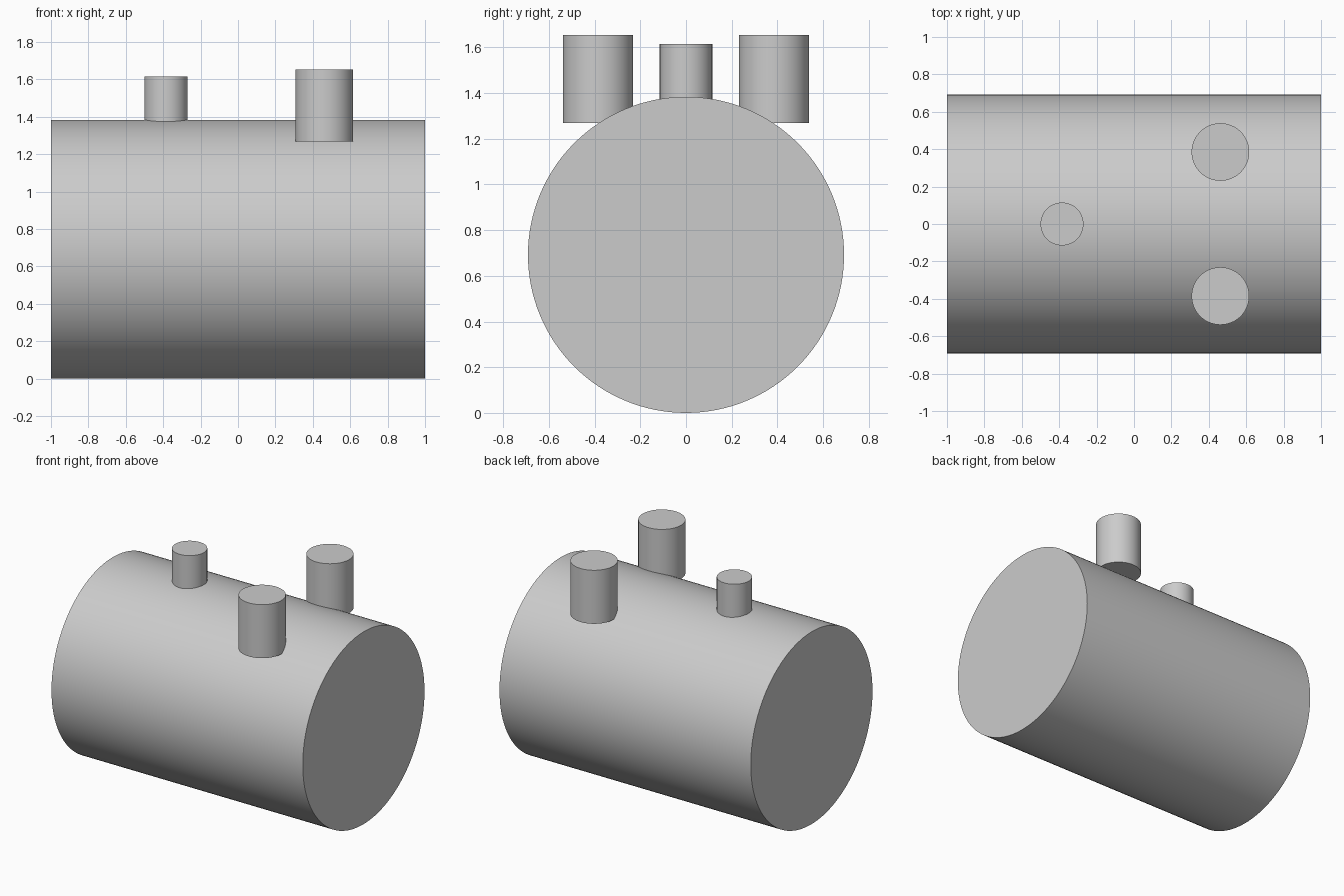
import bpy
import math

# Remove the default cube
cube = bpy.data.objects.get("Cube")
if cube:
    bpy.data.objects.remove(cube, do_unlink=True)

# Single plain grey
GREY = (0.6, 0.6, 0.6, 1.0)
grey = bpy.data.materials.new("plain_grey")
grey.use_nodes = True
grey.diffuse_color = GREY
grey.node_tree.nodes["Principled BSDF"].inputs["Base Color"].default_value = GREY


def cylinder(name, radius, length, centre, sides, rotation=(0, 0, 0)):
    bpy.ops.mesh.primitive_cylinder_add(
        vertices=sides, radius=radius, depth=length, location=centre, rotation=rotation)
    obj = bpy.context.object
    obj.name = name
    obj.data.materials.append(grey)
    bpy.ops.object.shade_smooth_by_angle(angle=math.radians(30))
    return obj


def peg(name, x, y, radius, bottom, top):
    return cylinder(name, radius, top - bottom, (x, y, (bottom + top) / 2), 64)


# Horizontal drum lying along x
R = 0.692
cylinder("drum_body", R, 2.0, (0, 0, R), 128, (0, math.pi / 2, 0))

# Pair of large pegs, one on each side of the crest
for side, y in (("front", -0.385), ("back", 0.385)):
    peg(side + "_large_peg", 0.462, y, 0.154, 1.269, 1.654)

# Small peg on the crest
peg("small_peg", -0.385, 0, 0.115, 1.308, 1.615)
